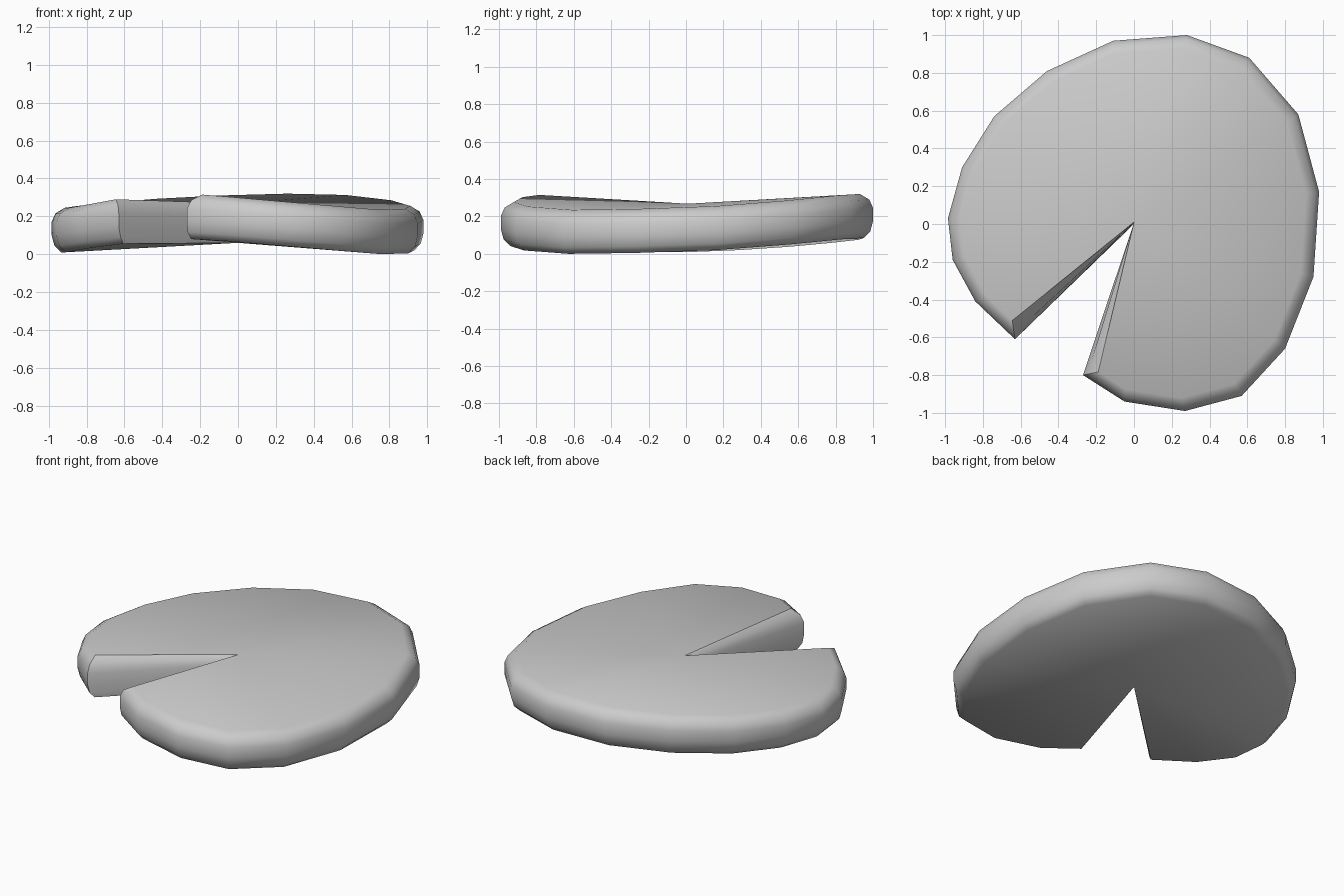
import bpy, bmesh, math
from mathutils import Vector

if "Cube" in bpy.data.objects:
    bpy.data.objects.remove(bpy.data.objects["Cube"])

# Rim outline, counterclockwise from the notch: x, y, underside height
rim = [(-.27, -.80, .08), (-.05, -.94, .068), (.27, -.99, .042), (.57, -.91, .018),
       (.80, -.66, 0), (.95, -.28, .005), (.98, .17, .02), (.87, .58, .05),
       (.61, .88, .078), (.28, 1.0, .085), (-.11, .97, .075), (-.46, .81, .058),
       (-.74, .57, .037), (-.91, .30, .02), (-.985, .03, .01), (-.96, -.19, .01),
       (-.84, -.41, .03), (-.63, -.61, .055)]
# Rounded edge section: radial scale, height above underside, corner rounding
section = [(.95, 0, .04), (.985, .035, 0), (1, .09, 0), (1, .16, 0),
           (.98, .205, .08), (.93, .235, .28)]

bm = bmesh.new()
last = len(rim) - 1
rings = []
for scale, height, corner in section:
    ring = []
    for i, (x, y, z) in enumerate(rim):
        p = Vector((x * scale, y * scale, z + height))
        if i in (0, last):
            q = rim[1 if i == 0 else last - 1]
            p += Vector((q[0] - x, q[1] - y, 0)) * corner
        ring.append(bm.verts.new(p))
    rings.append(ring)

# Rim wall
for low, high in zip(rings, rings[1:]):
    for i in range(last):
        bm.faces.new((low[i], low[i + 1], high[i + 1], high[i]))

# Top and underside fans meeting at the notch point
bottom = bm.verts.new((0, 0, .06))
top = bm.verts.new((0, .01, .268))
for i in range(last):
    bm.faces.new((rings[-1][i], rings[-1][i + 1], top))
    bm.faces.new((rings[0][i + 1], rings[0][i], bottom))

# Notch walls
for i in (0, last):
    axis = [bottom] + [bm.verts.new(bottom.co.lerp(top.co, h / .235))
                       for _, h, _ in section[1:-1]] + [top]
    for k in range(len(section) - 1):
        bm.faces.new((axis[k], rings[k][i], rings[k + 1][i], axis[k + 1]))

bmesh.ops.remove_doubles(bm, verts=bm.verts, dist=.0005)
bmesh.ops.recalc_face_normals(bm, faces=bm.faces)
mesh = bpy.data.meshes.new("lily_pad")
bm.to_mesh(mesh)
bm.free()
pad = bpy.data.objects.new("lily_pad", mesh)
bpy.context.collection.objects.link(pad)
bpy.context.view_layer.objects.active = pad
pad.select_set(True)
bpy.ops.object.shade_smooth_by_angle(angle=math.radians(50))
